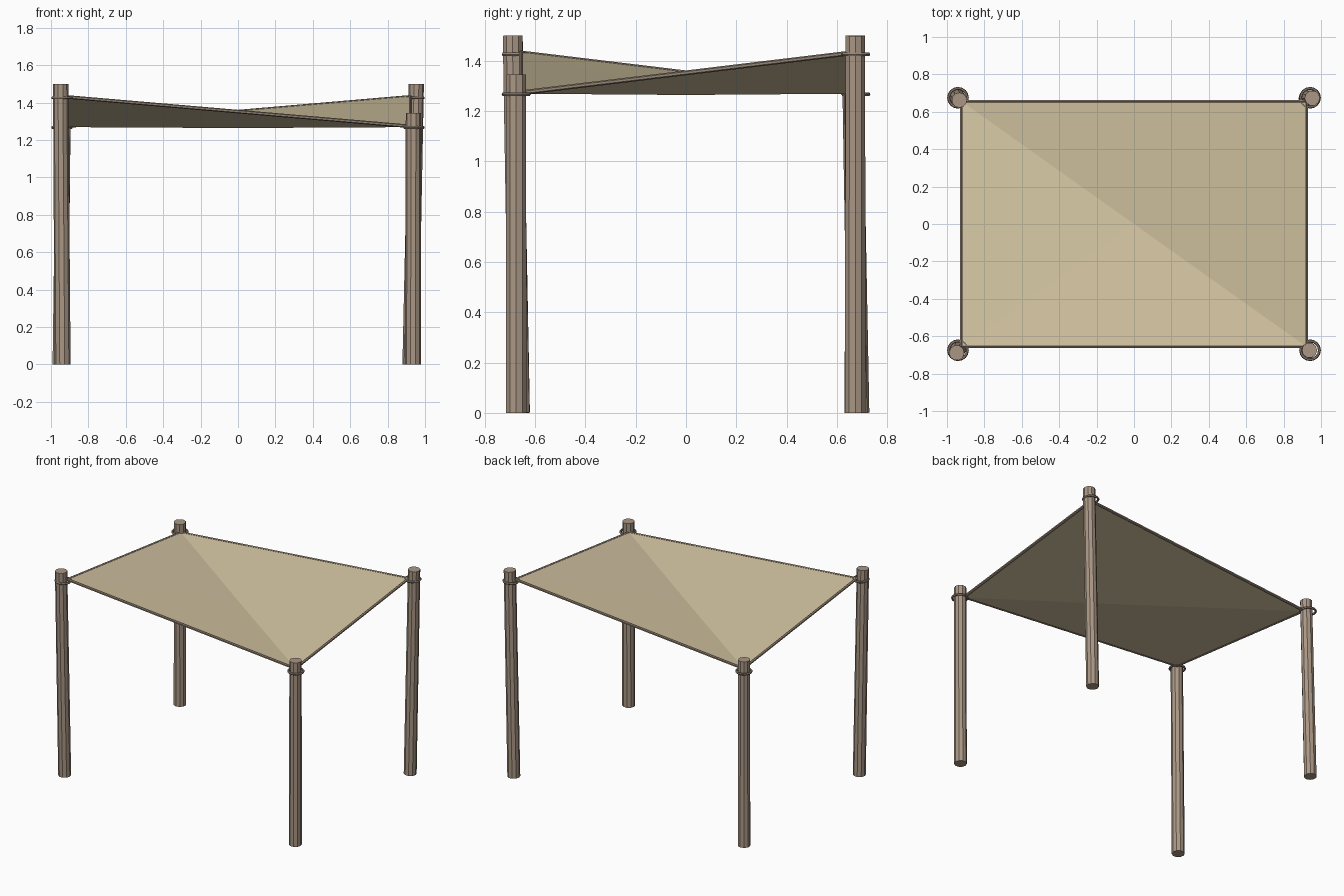
import bpy, bmesh, math
from mathutils import Vector

if "Cube" in bpy.data.objects:
    bpy.data.objects.remove(bpy.data.objects["Cube"])


def material(name, rgb):
    m = bpy.data.materials.new(name)
    m.diffuse_color = (*rgb, 1)
    m.use_nodes = True
    m.node_tree.nodes["Principled BSDF"].inputs["Base Color"].default_value = m.diffuse_color
    return m


WOOD = material("weathered wood", (0.40, 0.31, 0.235))
ROPE = material("rope brown", (0.30, 0.235, 0.18))
CLOTH = material("sand canvas", (0.67, 0.57, 0.37))


def finish(bm, name, mat):
    bmesh.ops.recalc_face_normals(bm, faces=bm.faces)
    me = bpy.data.meshes.new(name)
    bm.to_mesh(me)
    bm.free()
    me.materials.append(mat)
    ob = bpy.data.objects.new(name, me)
    bpy.context.collection.objects.link(ob)
    return ob


def tube(name, a, b, r1, r2, sides, mat):
    """Capped, tapered cylinder from a to b."""
    a, b = Vector(a), Vector(b)
    d = b - a
    bm = bmesh.new()
    bmesh.ops.create_cone(bm, cap_ends=True, segments=sides,
                          radius1=r1, radius2=r2, depth=d.length)
    turn = d.to_track_quat('Z', 'Y').to_matrix().to_4x4()
    bmesh.ops.transform(bm, matrix=turn, verts=bm.verts)
    bmesh.ops.translate(bm, vec=(a + b) / 2, verts=bm.verts)
    return finish(bm, name, mat)


# Leaning posts: base, top, height of lashing ring
posts = {
    "front_left": ((-0.938, -0.662, 0), (-0.948, -0.689, 1.5), 1.425),
    "front_right": ((0.936, -0.675, 0), (0.938, -0.675, 1.345), 1.267),
    "back_right": ((0.922, 0.672, 0), (0.953, 0.673, 1.5), 1.425),
    "back_left": ((-0.95, 0.686, 0), (-0.934, 0.662, 1.345), 1.267),
}
corners = []
for name, (base, top, ring_z) in posts.items():
    tube(name + "_post", base, top, 0.043, 0.041, 10, WOOD)
    sx, sy = math.copysign(1, base[0]), math.copysign(1, base[1])
    # Rope ring round the post
    bpy.ops.mesh.primitive_torus_add(major_segments=16, minor_segments=6,
                                     major_radius=0.050, minor_radius=0.008,
                                     location=(0.941 * sx, 0.675 * sy, ring_z))
    ring = bpy.context.object
    ring.name = name + "_ring"
    ring.data.materials.append(ROPE)
    corners.append(Vector((0.922 * sx, 0.656 * sy, ring_z + 0.006)))

# Edge ropes between neighbouring corners
for i, side in enumerate(("front", "right", "back", "left")):
    tube(side + "_edge_rope", corners[i], corners[(i + 1) % 4],
         0.0095, 0.0095, 6, ROPE)

# Sagging canvas: four triangles meeting at a low centre, given thickness
bm = bmesh.new()
rim = [bm.verts.new(c) for c in corners]
mid = bm.verts.new((0, 0, 1.268))
for i in range(4):
    bm.faces.new((rim[i], rim[(i + 1) % 4], mid))
canvas = finish(bm, "canvas", CLOTH)
thick = canvas.modifiers.new("thickness", 'SOLIDIFY')
thick.thickness = 0.008
thick.offset = 0
